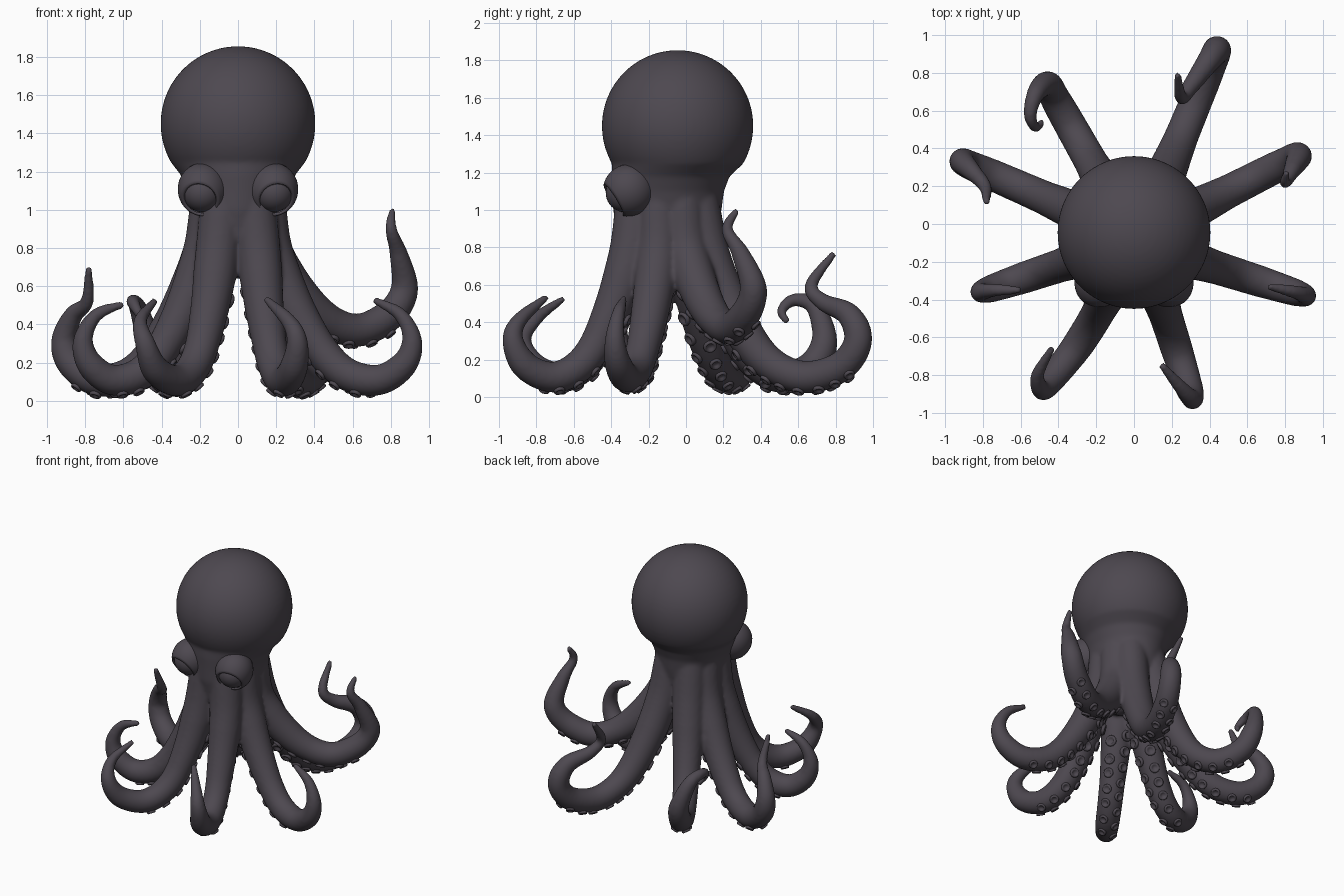
import bpy, bmesh, math
from mathutils import Vector

if "Cube" in bpy.data.objects:
    bpy.data.objects.remove(bpy.data.objects["Cube"])

skin = bpy.data.materials.new("dark purple grey skin")
skin.diffuse_color = (0.075, 0.065, 0.08, 1)
skin.use_nodes = True
skin.node_tree.nodes["Principled BSDF"].inputs["Base Color"].default_value = skin.diffuse_color


def finish(bm, name):
    bmesh.ops.recalc_face_normals(bm, faces=bm.faces)
    me = bpy.data.meshes.new(name)
    bm.to_mesh(me)
    bm.free()
    me.materials.append(skin)
    for p in me.polygons:
        p.use_smooth = True
    ob = bpy.data.objects.new(name, me)
    bpy.context.collection.objects.link(ob)
    return ob


def circle(n):
    return [(math.cos(2 * math.pi * i / n), math.sin(2 * math.pi * i / n)) for i in range(n)]


def loft(bm, rings):
    """Skin a list of point loops into a closed tube."""
    vs = [[bm.verts.new(p) for p in r] for r in rings]
    n = len(vs[0])
    for a, b in zip(vs, vs[1:]):
        for i in range(n):
            bm.faces.new((a[i], a[(i + 1) % n], b[(i + 1) % n], b[i]))
    bm.faces.new(vs[0][::-1])
    bm.faces.new(vs[-1])


def lerp_keys(keys, t):
    for (a, va), (b, vb) in zip(keys, keys[1:]):
        if t <= b:
            return va + (vb - va) * (t - a) / (b - a)
    return keys[-1][1]


def spline(pts, step=0.012):
    """Catmull-Rom through the points, resampled evenly."""
    p = [Vector(q) for q in pts]
    p = [2 * p[0] - p[1]] + p + [2 * p[-1] - p[-2]]
    dense = []
    for a, b, c, d in zip(p, p[1:], p[2:], p[3:]):
        for k in range(40):
            t = k / 40
            dense.append(0.5 * (2 * b + (c - a) * t + (2 * a - 5 * b + 4 * c - d) * t * t
                                + (3 * b - a - 3 * c + d) * t ** 3))
    dense.append(p[-2])
    out = [dense[0]]
    for q in dense:
        if (q - out[-1]).length >= step:
            out.append(q)
    return out


RADIUS = [(0, .12), (.22, .113), (.42, .09), (.58, .085), (.72, .073), (.86, .042), (1, .019)]

# shared sag of an arm: share of the way from hip to bend, height
END_SAG = [(.15, .47), (.36, .215), (.62, .108), (.88, .16), (1, .3)]
SIDE_SAG = [(.21, .42), (.47, .17), (.74, .108), (.94, .19), (1, .32)]
RAISED_SAG = [(.3, .48), (.61, .37), (.87, .44), (1, .58)]

# name, sag, sideways bow, outermost bend (x, y), curled tip points
ARMS = [
    ("front_left", END_SAG, .035, (-.485, -.88), [(-.51, -.8, .42), (-.43, -.65, .53)]),
    ("front_right", END_SAG, 0, (.31, -.925), [(.27, -.89, .41), (.14, -.74, .54)]),
    ("right_front", SIDE_SAG, 0, (.91, -.38), [(.85, -.36, .45), (.71, -.33, .53)]),
    ("right_back", RAISED_SAG, 0, (.87, .36), [(.84, .29, .77), (.8, .22, .9), (.81, .28, 1.01)]),
    ("left_front", SIDE_SAG, 0, (-.81, -.36), [(-.74, -.35, .45), (-.59, -.35, .51)]),
    ("left_back", SIDE_SAG, 0, (-.91, .33), [(-.86, .28, .45), (-.79, .2, .52), (-.78, .11, .7)]),
    ("back_left", END_SAG, 0, (-.46, .74), [(-.52, .69, .48), (-.55, .58, .52), (-.52, .51, .46), (-.48, .55, .39)]),
    ("back_right", END_SAG, 0, (.44, .92), [(.4, .87, .44), (.3, .73, .51), (.25, .67, .6), (.23, .8, .78)]),
]


def arm_points(sag, bow, bend, tip):
    sx, sy = math.copysign(1, bend[0]), math.copysign(1, bend[1])
    dx, dy = (.11, .21) if sag is END_SAG else (.18, .1 if sy > 0 else .06)
    hip = Vector((dx * sx, -.09 + dy * sy, .76))
    root = Vector((dx * sx * .72, -.1 + dy * sy * .75, 1.04))
    run = Vector((*bend, 0)) - hip
    return [root, hip] + [(hip.x + run.x * f + bow * math.sin(math.pi * f), hip.y + run.y * f, z)
                          for f, z in sag] + tip


# head and neck, lofted from ellipses: z, centre y, x radius, y radius
body = bmesh.new()
rings = [(.64, -.1, .03, .06), (.7, -.1, .1, .15), (.85, -.1, .2, .26), (1, -.1, .24, .29),
         (1.1, -.095, .265, .298), (1.18, -.082, .298, .315)]
for k in range(21):
    a = math.radians(-30 + 119.5 * k / 20)
    rings.append((1.45 + .405 * math.sin(a), -.045, .405 * math.cos(a), .405 * math.cos(a)))
loft(body, [[(rx * c, cy + ry * s, z) for c, s in circle(64)] for z, cy, rx, ry in rings])

# sucker cup profile: radius, height
CUP = [(.85, -.5), (1, .15), (.88, .42), (.62, .42), (.45, .12), (.05, .1)]

for name, sag, bow, bend, tip in ARMS:
    path = spline(arm_points(sag, bow, bend, tip))
    n = len(path)
    side = Vector((0, 0, 1)).cross(Vector((*bend, 0)).normalized())
    loops, frames = [], []
    for i, p in enumerate(path):
        tan = (path[min(i + 1, n - 1)] - path[max(i - 1, 0)]).normalized()
        side = (side - tan * side.dot(tan)).normalized()
        under = side.cross(tan)
        r = lerp_keys(RADIUS, i / (n - 1))
        frames.append((p, side.copy(), under, tan, r))
        loops.append([p + r * (c * side + s * under) for c, s in circle(20)])
    loft(body, loops)

    # two staggered rows of sucker cups along the underside
    cups = bmesh.new()
    pos, row = 0.25 * n, 0
    while pos < 0.62 * n:
        p, s, u, tan, r = frames[int(pos)]
        size = r * 0.38
        ang = math.radians(30 if row % 2 else -30)
        d = u * math.cos(ang) + s * math.sin(ang)
        e = tan.cross(d)
        base = p + d * r * 0.96
        loft(cups, [[base + d * h * size + size * q * (ca * tan + sa * e) for ca, sa in circle(12)]
                    for q, h in CUP])
        pos += size * 1.15 / 0.0125
        row += 1
    finish(cups, name + "_suckers")

# fuse head and arms into one smooth skin
ob = finish(body, "head_and_arms")
m = ob.modifiers.new("fuse", 'REMESH')
m.mode = 'VOXEL'
m.voxel_size = 0.012
m.use_smooth_shade = True
m = ob.modifiers.new("soften", 'SMOOTH')
m.factor = 0.5
m.iterations = 10

# eyes: an open hooded lid around an eyeball
for sx, label in ((-1, "left"), (1, "right")):
    centre = Vector((.183 * sx, -.305, 1.105))
    gaze = Vector((.15 * sx, -.8, -.5)).normalized()
    rot = Vector((0, 0, 1)).rotation_difference(gaze)
    lid = bmesh.new()
    bmesh.ops.create_uvsphere(lid, u_segments=32, v_segments=24, radius=.125)
    bmesh.ops.delete(lid, geom=[f for f in lid.faces if f.calc_center_median().z > .125 * .74], context='FACES')
    for v in lid.verts:
        v.co.x *= .93
        v.co = centre + rot @ v.co
    o = finish(lid, label + "_eyelid")
    s = o.modifiers.new("thickness", 'SOLIDIFY')
    s.thickness = .015
    s.offset = -1
    ball = bmesh.new()
    bmesh.ops.create_uvsphere(ball, u_segments=32, v_segments=20, radius=.104)
    for v in ball.verts:
        v.co = centre + gaze * .024 + v.co
    finish(ball, label + "_eyeball")
